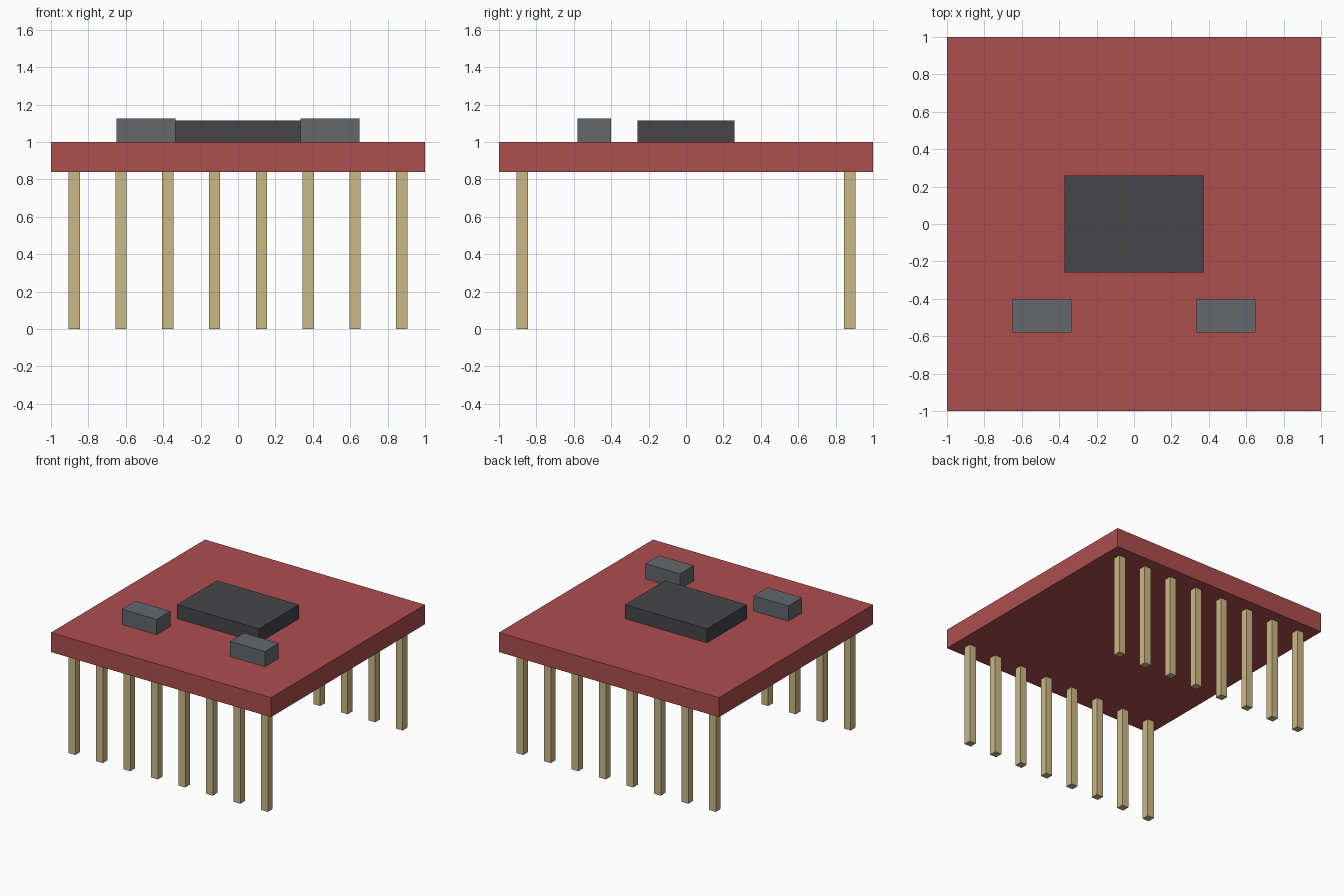
import bpy

if "Cube" in bpy.data.objects:
    bpy.data.objects.remove(bpy.data.objects["Cube"])


def material(name, rgb):
    """Flat colour from 0-255 sRGB values."""
    m = bpy.data.materials.new(name)
    lin = [((c / 255 + 0.055) / 1.055) ** 2.4 for c in rgb]
    m.diffuse_color = (*lin, 1)
    m.use_nodes = True
    m.node_tree.nodes["Principled BSDF"].inputs["Base Color"].default_value = m.diffuse_color
    return m


def box(name, centre, size, mat):
    """Box given by its centre and full size."""
    bpy.ops.mesh.primitive_cube_add(size=1, location=centre)
    ob = bpy.context.object
    ob.name = name
    ob.scale = size
    bpy.ops.object.transform_apply(location=False, rotation=False, scale=True)
    ob.data.materials.append(mat)
    return ob


red = material("board red", (174, 78, 78))
dark = material("chip dark grey", (70, 70, 74))
grey = material("component grey", (99, 104, 108))
gold = material("pin gold", (202, 184, 134))

BOARD_BOTTOM, BOARD_TOP = 0.84, 1.0

# Circuit board
box("board", (0, 0, (BOARD_BOTTOM + BOARD_TOP) / 2),
    (2, 2, BOARD_TOP - BOARD_BOTTOM), red)

# Main chip
box("main_chip", (0, 0, BOARD_TOP + 0.0575), (0.745, 0.52, 0.115), dark)

# Pair of small components
for side, sx in (("left", -1), ("right", 1)):
    box(f"{side}_component", (sx * 0.4925, -0.49, BOARD_TOP + 0.0625),
        (0.315, 0.18, 0.125), grey)

# Two rows of eight header pins
for row, y in (("front", -0.876), ("back", 0.876)):
    for i in range(8):
        box(f"{row}_pin_{i + 1}", ((i - 3.5) * 0.25, y, BOARD_BOTTOM / 2),
            (0.06, 0.06, BOARD_BOTTOM), gold)
